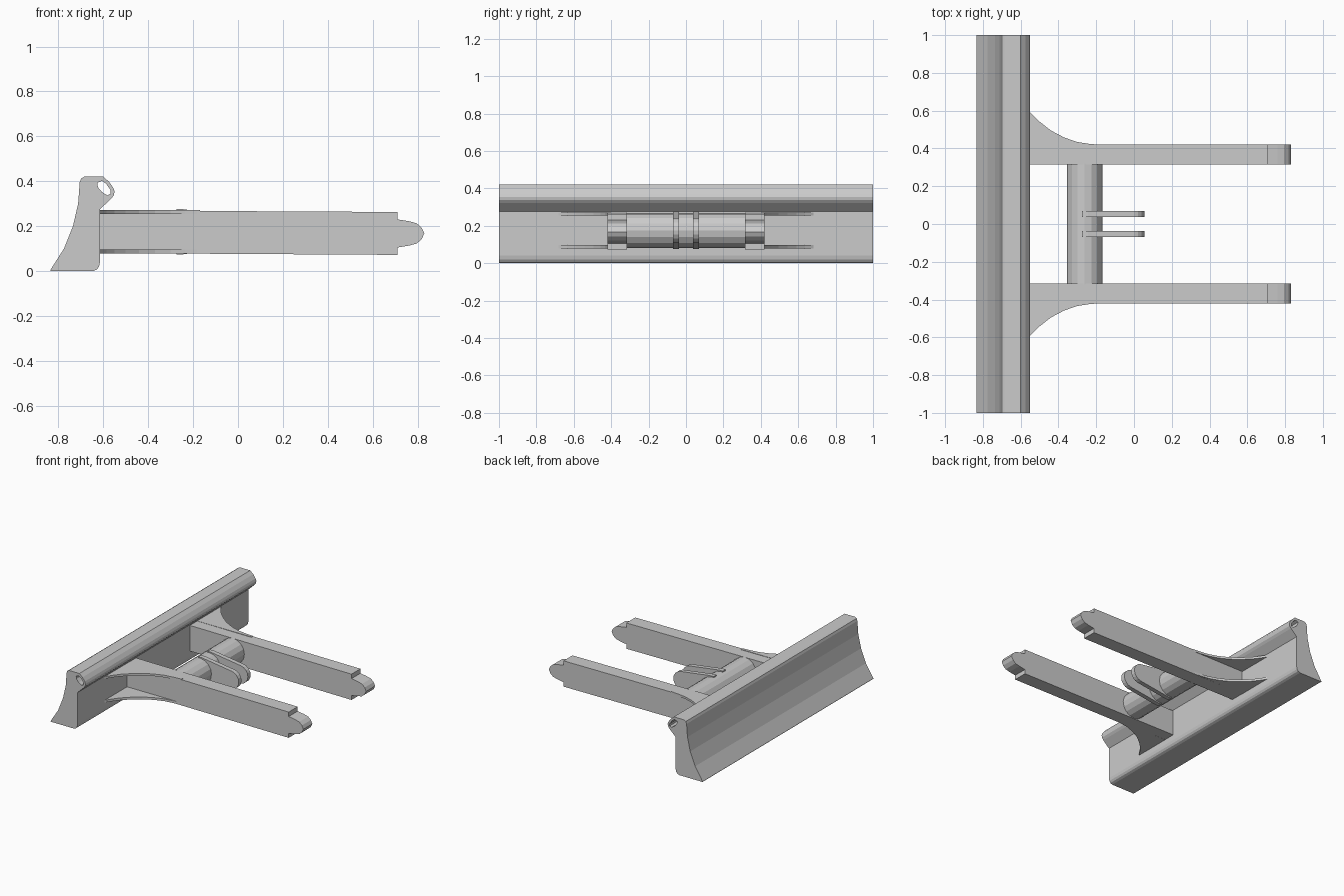
import bpy, bmesh, math
from mathutils import Vector

if "Cube" in bpy.data.objects:
    bpy.data.objects.remove(bpy.data.objects["Cube"])


def prism(name, outline, lo, hi, axis):
    """Extrude a 2D outline: axis 'y' takes (x, z) points, axis 'z' takes (x, y) points."""
    def place(p, d):
        return Vector((p[0], d, p[1])) if axis == 'y' else Vector((p[0], p[1], d))
    bm = bmesh.new()
    a = [bm.verts.new(place(p, lo)) for p in outline]
    b = [bm.verts.new(place(p, hi)) for p in outline]
    bm.faces.new(a)
    bm.faces.new(b[::-1])
    n = len(outline)
    for i in range(n):
        j = (i + 1) % n
        bm.faces.new((a[j], a[i], b[i], b[j]))
    bmesh.ops.recalc_face_normals(bm, faces=bm.faces)
    mesh = bpy.data.meshes.new(name)
    bm.to_mesh(mesh)
    bm.free()
    obj = bpy.data.objects.new(name, mesh)
    bpy.context.collection.objects.link(obj)
    return obj


def arc(cx, cz, r, start, end, steps):
    return [(cx + r * math.cos(math.radians(start + (end - start) * i / steps)),
             cz + r * math.sin(math.radians(start + (end - start) * i / steps)))
            for i in range(steps + 1)]


def mirror_y(obj):
    ref = obj.modifiers.new("mirror", 'MIRROR')
    ref.use_axis = (False, True, False)


# Blade: curved face, rounded back heel and hooked top lip
blade_outline = [(-0.835, 0), (-0.645, 0), (-0.628, 0.007), (-0.619, 0.02),
                 (-0.615, 0.04), (-0.615, 0.275), (-0.565, 0.322),
                 (-0.553, 0.338), (-0.55, 0.355), (-0.556, 0.372),
                 (-0.575, 0.398), (-0.6, 0.42), (-0.685, 0.42),
                 (-0.699, 0.412), (-0.705, 0.395), (-0.712, 0.30),
                 (-0.735, 0.20), (-0.775, 0.10), (-0.835, 0.006)]
blade = prism("blade", blade_outline, -1, 1, 'y')

# Slot running through the lip
slot_outline = [(-0.626, 0.393), (-0.606, 0.402), (-0.587, 0.388),
                (-0.567, 0.360), (-0.567, 0.344), (-0.582, 0.337),
                (-0.606, 0.352), (-0.624, 0.373)]
slot = prism("slot_cutter", slot_outline, -1.1, 1.1, 'y')
slot.hide_render = True
slot.hide_set(True)
cut = blade.modifiers.new("slot", 'BOOLEAN')
cut.object = slot
cut.operation = 'DIFFERENCE'
cut.solver = 'EXACT'

# Push arms with narrowed rounded tips
arm_outline = [(-0.625, 0.08), (0.71, 0.072), (0.71, 0.105), (0.76, 0.113),
               (0.795, 0.122), (0.818, 0.142), (0.83, 0.168), (0.818, 0.193),
               (0.795, 0.213), (0.76, 0.222), (0.71, 0.23), (0.71, 0.263),
               (-0.625, 0.270)]
mirror_y(prism("push_arm", arm_outline, 0.315, 0.42, 'y'))

# Flared gusset plates above and below each arm
flare = [(-0.62, 0.40), (-0.62, 0.69), (-0.585, 0.635), (-0.55, 0.59), (-0.5, 0.542),
         (-0.44, 0.495), (-0.37, 0.458), (-0.3, 0.434), (-0.235, 0.424),
         (-0.17, 0.419), (-0.17, 0.40)]
for label, lo, hi in (("lower", 0.079, 0.096), ("upper", 0.255, 0.271)):
    mirror_y(prism(label + "_gusset", flare, lo, hi, 'z'))

# Round cross tube between the arms
prism("cross_tube", arc(-0.262, 0.175, 0.094, 0, 337.5, 15), -0.32, 0.32, 'y')

# Pair of tapered cylinder lugs
lug_outline = arc(-0.262, 0.175, 0.102, 80, 280, 10) + arc(-0.012, 0.175, 0.067, -80, 80, 8)
lug_outline = [(max(x, -0.275), z) for x, z in lug_outline if x > -0.29]
mirror_y(prism("cylinder_lug", lug_outline, 0.037, 0.07, 'y'))
